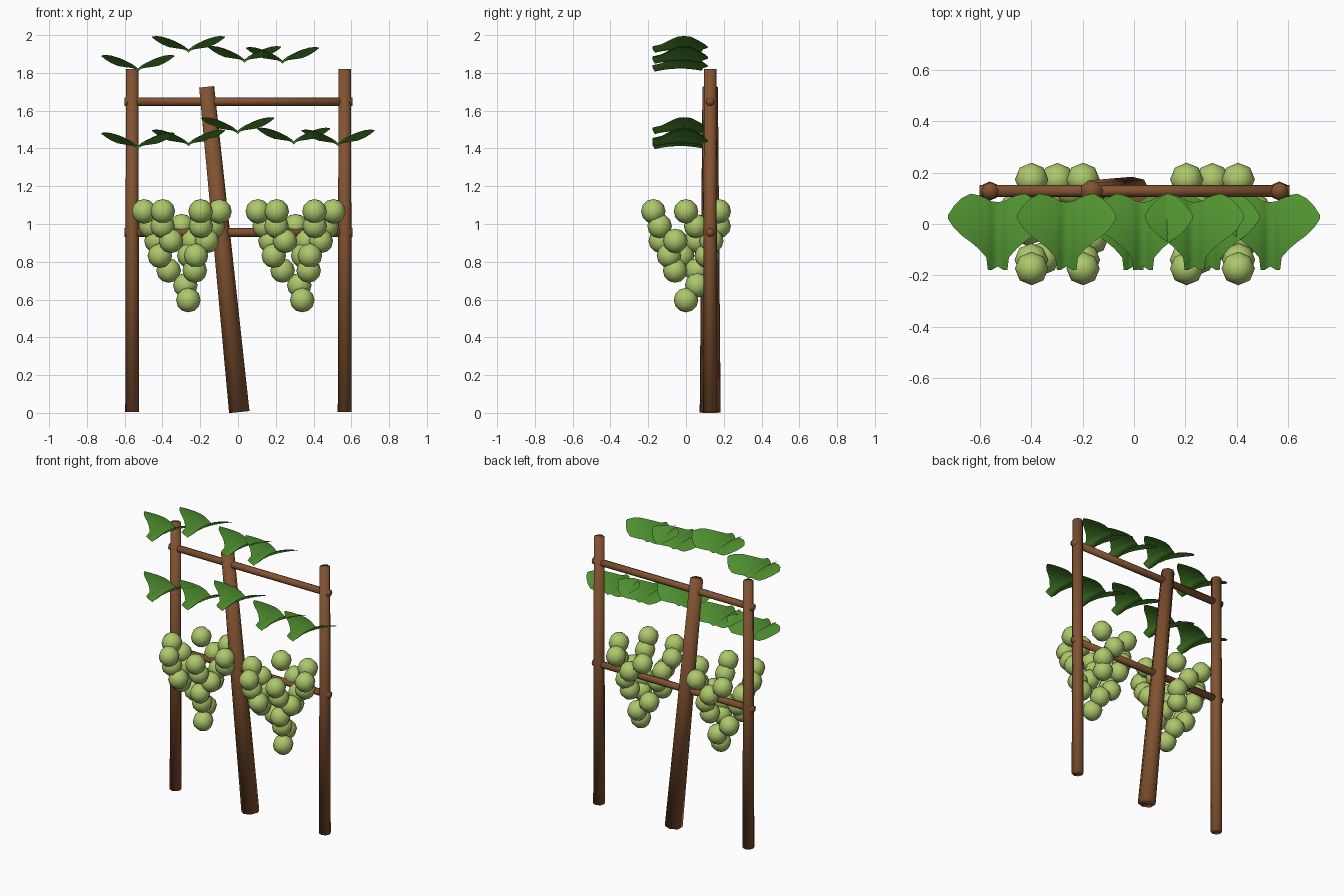
import bpy, bmesh, math
from mathutils import Vector, Matrix

if "Cube" in bpy.data.objects:
    bpy.data.objects.remove(bpy.data.objects["Cube"])


def material(name, rgb):
    m = bpy.data.materials.new(name)
    m.diffuse_color = (*rgb, 1)
    m.use_nodes = True
    m.node_tree.nodes["Principled BSDF"].inputs["Base Color"].default_value = m.diffuse_color
    return m


WOOD = material("brown wood", (0.22, 0.085, 0.030))
GRAPE = material("pale green grape", (0.42, 0.58, 0.15))
LEAF = material("leaf green", (0.080, 0.29, 0.030))


def finish(name, bm, mat):
    """Turn a bmesh into a smooth shaded, single colour object."""
    for f in bm.faces:
        f.smooth = True
    me = bpy.data.meshes.new(name)
    bm.to_mesh(me)
    bm.free()
    me.materials.append(mat)
    ob = bpy.data.objects.new(name, me)
    bpy.context.collection.objects.link(ob)
    return ob


def pole(name, a, b, r1, r2, sides=8):
    """Tapered wooden pole from a to b."""
    a, b = Vector(a), Vector(b)
    rot = (b - a).to_track_quat('Z', 'Y').to_matrix().to_4x4()
    bm = bmesh.new()
    bmesh.ops.create_cone(bm, cap_ends=True, segments=sides, radius1=r1, radius2=r2,
                          depth=(b - a).length,
                          matrix=Matrix.Translation((a + b) / 2) @ rot)
    finish(name, bm, WOOD)


# Trellis: two posts, two rails and the leaning vine trunk
Y = 0.128
for side, x in (("left", -0.56), ("right", 0.565)):
    pole(side + "_post", (x, Y, 0.006), (x, Y, 1.82), 0.037, 0.033)
for level, z in (("lower", 0.955), ("upper", 1.648)):
    pole(level + "_rail", (-0.6, Y, z), (0.605, Y, z), 0.023, 0.023)
pole("vine_trunk", (0.004, Y, 0.004), (-0.168, Y, 1.726), 0.057, 0.042, 7)

# Grape bunches: rings shrinking downwards (count, start angle in degrees)
RINGS = [(6, 0), (5, 18), (4, 67), (3, -50), (2, 140), (1, 72), (1, 0)]
for side, cx in (("left", -0.298), ("right", 0.305)):
    bm = bmesh.new()
    for i, (n, start) in enumerate(RINGS):
        r = 0.2 - 0.0275 * i
        z = 1.067 - 0.0783 * i
        for k in range(n):
            t = math.radians(start + 360 * k / n)
            bmesh.ops.create_uvsphere(
                bm, u_segments=8, v_segments=6, radius=0.065,
                matrix=Matrix.Translation((cx + r * math.cos(t), r * math.sin(t), z)))
    finish(side + "_grape_bunch", bm, GRAPE)

# Leaf half outline: sideways offset, back edge y, front edge y
OUTLINE = [(0, 0.085, -0.165), (0.022, 0.088, -0.178), (0.038, 0.095, -0.178),
           (0.044, 0.1, -0.13), (0.075, 0.112, -0.095), (0.105, 0.118, -0.07),
           (0.14, 0.1, -0.045), (0.17, 0.07, -0.015), (0.193, 0.035, 0.02)]


def leaf(name, cx, z0):
    """Fan shaped leaf: a fold that is steep in front and flatter at the back."""
    bm = bmesh.new()
    columns = [(-a, b, f) for a, b, f in OUTLINE[:0:-1]] + OUTLINE
    rows = 6
    grid = []
    for a, back, front in columns:
        col = []
        for j in range(rows + 1):
            y = front + (back - front) * j / rows
            t = (0.12 - y) / 0.3
            z = (0.05 + 0.065 * t) * (abs(a) / 0.193) ** 0.7
            z += 0.02 * (1 - ((y + 0.03) / 0.15) ** 2)
            col.append(bm.verts.new((cx + a, y, z0 + z)))
        grid.append(col)
    for c0, c1 in zip(grid, grid[1:]):
        for j in range(rows):
            bm.faces.new((c0[j], c1[j], c1[j + 1], c0[j + 1]))
    finish(name, bm, LEAF)


# Two rows of leaves (x, lowest z)
UPPER = [(-0.53, 1.803), (-0.262, 1.903), (0.035, 1.85), (0.235, 1.845)]
LOWER = [(-0.53, 1.393), (-0.262, 1.408), (-0.002, 1.473), (0.295, 1.418), (0.53, 1.408)]
for row, spots in (("upper", UPPER), ("lower", LOWER)):
    for i, (x, z) in enumerate(spots):
        leaf(f"{row}_leaf_{i + 1}", x, z)
